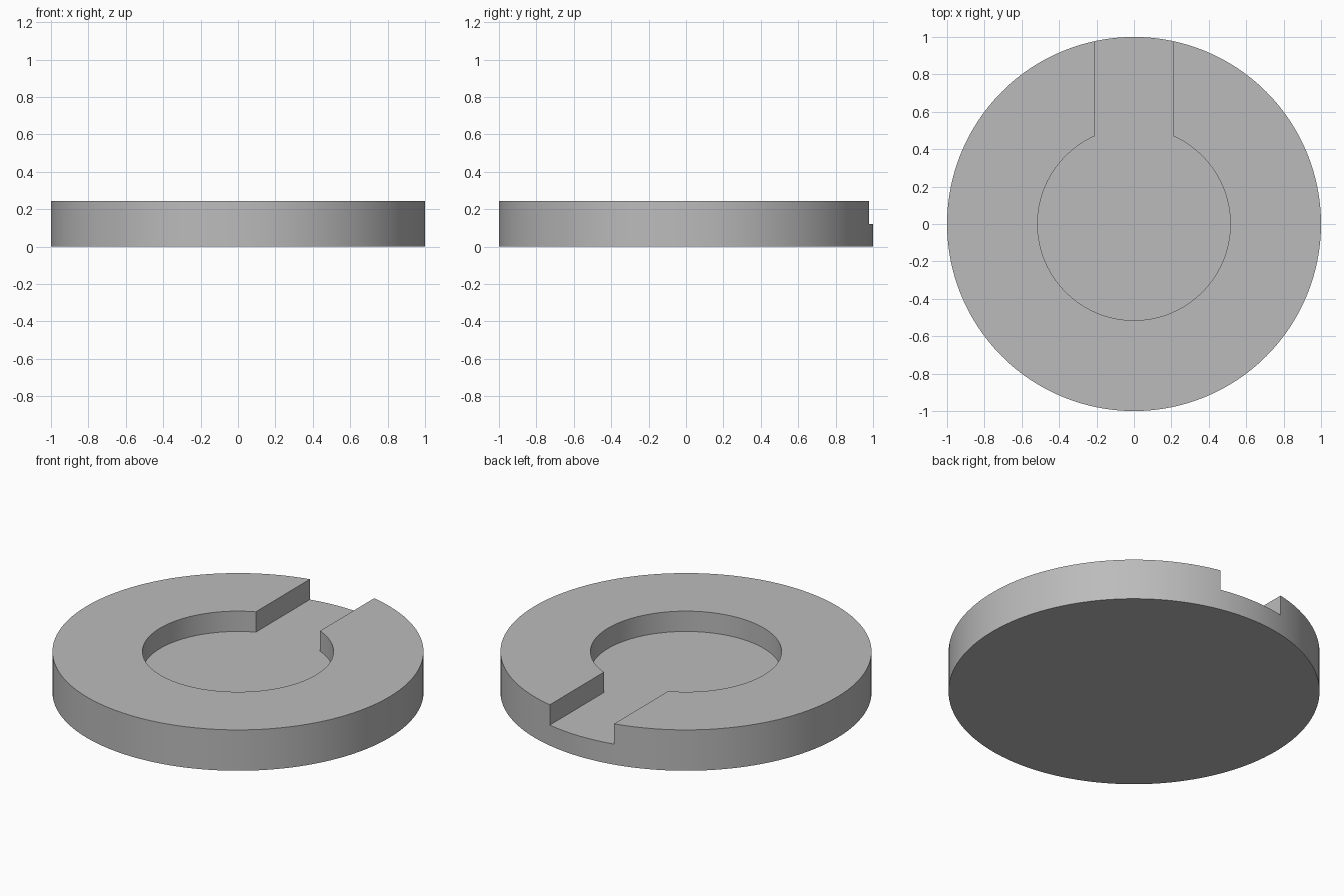
import bpy, bmesh, math

cube = bpy.data.objects.get("Cube")
if cube:
    bpy.data.objects.remove(cube, do_unlink=True)

RADIUS, HEIGHT, FLOOR = 1.0, 0.243, 0.122
POCKET, SLOT = 0.515, 0.2115
SEGMENTS = 128

grey = bpy.data.materials.new("plain grey")
grey.use_nodes = True
colour = (0.5, 0.5, 0.5, 1)
grey.diffuse_color = colour
grey.node_tree.nodes["Principled BSDF"].inputs["Base Color"].default_value = colour


def arc(radius, start, end, steps):
    return [(radius * math.cos(start + (end - start) * i / steps),
             radius * math.sin(start + (end - start) * i / steps))
            for i in range(steps + 1)]


def prism(name, outline, bottom, top):
    """Extrude a closed counter-clockwise outline upwards."""
    bm = bmesh.new()
    face = bm.faces.new([bm.verts.new((x, y, bottom)) for x, y in outline])
    ext = bmesh.ops.extrude_face_region(bm, geom=[face], use_keep_orig=True)
    verts = [g for g in ext["geom"] if isinstance(g, bmesh.types.BMVert)]
    bmesh.ops.translate(bm, verts=verts, vec=(0, 0, top - bottom))
    bmesh.ops.recalc_face_normals(bm, faces=bm.faces)
    mesh = bpy.data.meshes.new(name)
    bm.to_mesh(mesh)
    bm.free()
    mesh.materials.append(grey)
    obj = bpy.data.objects.new(name, mesh)
    bpy.context.collection.objects.link(obj)
    return obj


# Solid round body
disc = prism("slotted_disc", arc(RADIUS, 0, math.tau, SEGMENTS)[:-1], 0, HEIGHT)

# Keyhole cutter: round pocket with a slot out through the back rim
half = math.asin(SLOT / POCKET)
keyhole = arc(POCKET, math.pi / 2 + half, math.pi * 2.5 - half, SEGMENTS)
keyhole += [(SLOT, RADIUS * 1.2), (-SLOT, RADIUS * 1.2)]
cutter = prism("keyhole_cutter", keyhole, FLOOR, HEIGHT * 2)
cutter.hide_render = True

# Cut the recess, then discard the cutter
bpy.ops.object.select_all(action="DESELECT")
disc.select_set(True)
bpy.context.view_layer.objects.active = disc
cut = disc.modifiers.new("recess", "BOOLEAN")
cut.operation = "DIFFERENCE"
cut.solver = "EXACT"
cut.object = cutter
bpy.ops.object.modifier_apply(modifier=cut.name)
bpy.data.objects.remove(cutter, do_unlink=True)

# Smooth curved walls, crisp rims
bpy.ops.object.shade_smooth_by_angle(angle=math.radians(30))
